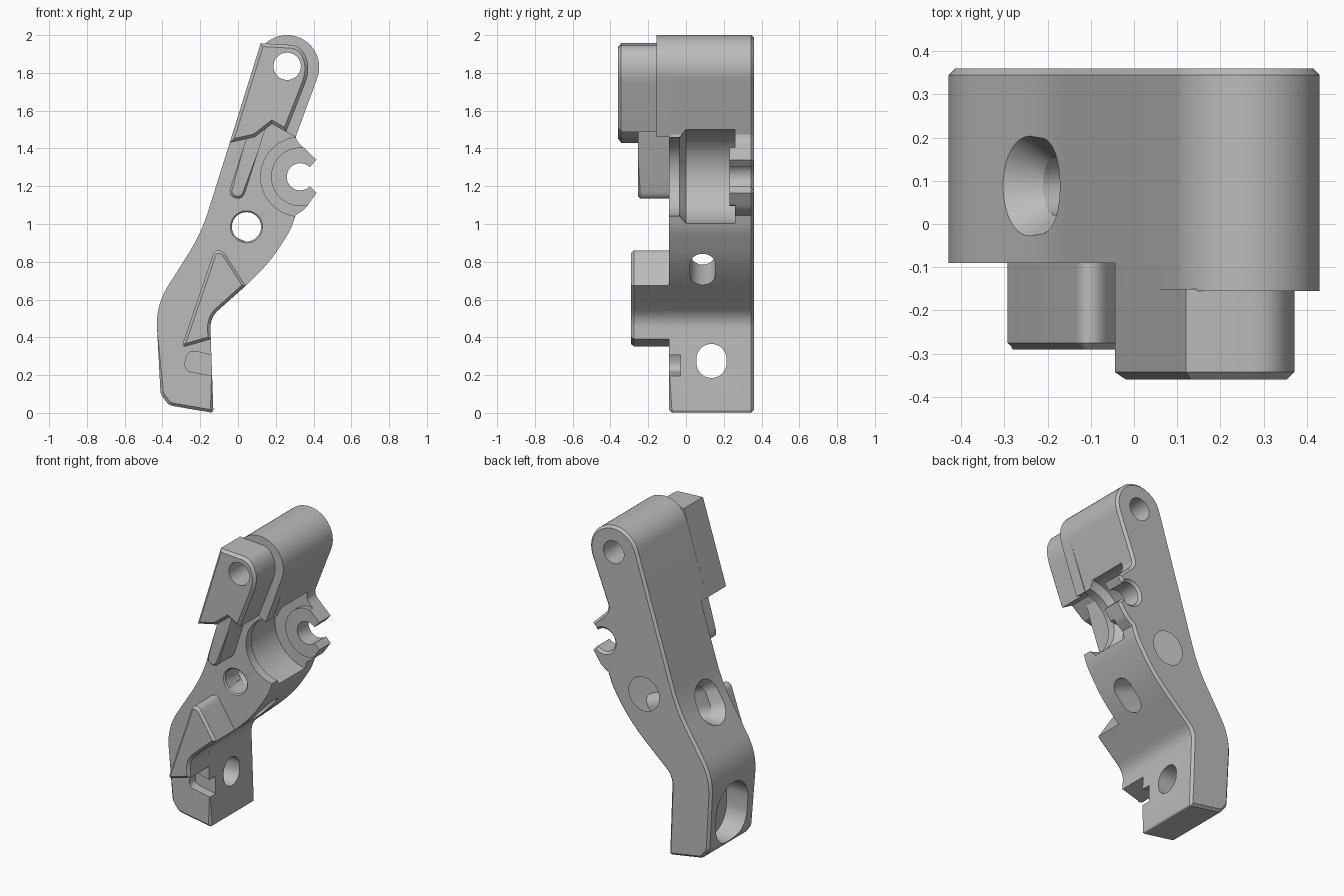
import bpy, bmesh, math
from mathutils import Vector

cube = bpy.data.objects.get("Cube")
if cube:
    bpy.data.objects.remove(cube, do_unlink=True)

grey = bpy.data.materials.new("plain_grey")
grey.use_nodes = True
grey.diffuse_color = (0.5, 0.5, 0.5, 1)
grey.node_tree.nodes["Principled BSDF"].inputs["Base Color"].default_value = (0.5, 0.5, 0.5, 1)


def finish(name, bm):
    bmesh.ops.recalc_face_normals(bm, faces=bm.faces)
    if bm.calc_volume(signed=True) < 0:
        bmesh.ops.reverse_faces(bm, faces=bm.faces)
    mesh = bpy.data.meshes.new(name)
    bm.to_mesh(mesh)
    bm.free()
    mesh.materials.append(grey)
    obj = bpy.data.objects.new(name, mesh)
    bpy.context.collection.objects.link(obj)
    return obj


def arc(cx, cz, r, start, end, n):
    """Points of an arc, in degrees."""
    angles = [math.radians(start + (end - start) * i / n) for i in range(n + 1)]
    return [(cx + r * math.cos(a), cz + r * math.sin(a)) for a in angles]


def rounded(corners, steps=8):
    """Round each (x, z, trim) corner of a closed outline."""
    out = []
    for i, c in enumerate(corners):
        p = Vector(c[:2])
        trim = c[2] if len(c) > 2 else 0
        if not trim:
            out.append(p)
            continue
        before = Vector(corners[i - 1][:2]) - p
        after = Vector(corners[(i + 1) % len(corners)][:2]) - p
        a = p + before.normalized() * min(trim, before.length * 0.48)
        b = p + after.normalized() * min(trim, after.length * 0.48)
        for k in range(steps + 1):
            t = k / steps
            out.append(a * (1 - t) ** 2 + p * 2 * t * (1 - t) + b * t * t)
    return out


def bridge(bm, low, high):
    """Close two matching rings into a solid."""
    bm.faces.new(low)
    bm.faces.new(high)
    for i in range(len(low)):
        j = (i + 1) % len(low)
        bm.faces.new((low[i], low[j], high[j], high[i]))


def prism(name, corners, y0, y1, chamfer=0.0, rule=None):
    """Extrude an x-z outline along y; chamfer the cap edges chosen by rule."""
    bm = bmesh.new()
    pts = rounded(corners)
    bridge(bm, *[[bm.verts.new((p[0], y, p[1])) for p in pts] for y in (y0, y1)])
    bmesh.ops.recalc_face_normals(bm, faces=bm.faces)
    if chamfer:
        edges = [e for e in bm.edges
                 if abs(e.verts[0].co.y - e.verts[1].co.y) < 1e-5
                 and all(rule(v.co) for v in e.verts)]
        bmesh.ops.bevel(bm, geom=edges, offset=chamfer, segments=1,
                        affect='EDGES', profile=0.5, clamp_overlap=False)
    return finish(name, bm)


def slot(a, b, size_a, size_b, n=40):
    """Straight or tapered stadium from a to b; sizes are (width, length)."""
    a, b = Vector(a), Vector(b)
    d = (b - a).normalized()
    across = Vector((1, 0, 0)) if abs(d.y) > 0.9 else Vector((0, 1, 0))
    along = d.cross(across).normalized()
    bm = bmesh.new()
    rings = []
    for centre, (w, l) in ((a, size_a), (b, size_b)):
        ring = []
        for i in range(n):
            t = math.tau * (i + 0.5) / n
            shift = math.copysign((l - w) / 2, math.sin(t))
            ring.append(bm.verts.new(centre + across * (w / 2 * math.cos(t))
                                     + along * (w / 2 * math.sin(t) + shift)))
        rings.append(ring)
    bridge(bm, *rings)
    return finish("slot_cutter", bm)


def bore(x, z, y0, y1, d0, d1):
    """Round hole along y."""
    return slot((x, y0, z), (x, y1, z), (d0, d0), (d1, d1))


def lathe(profile, cx, cz, n=64):
    """Spin an (r, y) profile about an axis parallel to y."""
    bm = bmesh.new()
    verts = [bm.verts.new((cx + r, y, cz)) for r, y in profile]
    edges = [bm.edges.new(pair) for pair in zip(verts, verts[1:])]
    bmesh.ops.spin(bm, geom=verts + edges, cent=(cx, 0, cz), axis=(0, 1, 0),
                   angle=math.tau, steps=n)
    bmesh.ops.remove_doubles(bm, verts=bm.verts, dist=1e-4)
    return finish("pocket_cutter", bm)


def cut(obj, cutter):
    mod = obj.modifiers.new("cut", 'BOOLEAN')
    mod.operation = 'DIFFERENCE'
    mod.solver = 'EXACT'
    mod.object = cutter
    bpy.ops.object.select_all(action='DESELECT')
    bpy.context.view_layer.objects.active = obj
    obj.select_set(True)
    bpy.ops.object.modifier_apply(modifier=mod.name)


# Shared outline pieces
head_arc = arc(0.26, 1.83, 0.17, -22, 163, 28)
hook_arc = arc(0.33, 1.25, 0.072, -45, -315, 24)
right_edge = [(-0.13, 0.0, 0.02), (-0.148, 0.505, 0.06), (0.15, 0.77, 0.16), (0.28, 0.97, 0.06)]
block_foot = [(-0.044, 1.43), (0.09, 1.46), (0.18, 1.53)]

# Main plate with open hook
plate = prism("main_plate",
              [(-0.41, 0.10, 0.02), (-0.365, 0.04, 0.02)] + right_edge
              + [(0.305, 1.045), (0.36, 1.085, 0.02), (0.415, 1.165)] + hook_arc
              + [(0.415, 1.34), (0.31, 1.44, 0.03), (0.305, 1.475)] + head_arc
              + [(-0.195, 0.95, 0.12), (-0.435, 0.57, 0.12)],
              -0.09, 0.36, 0.015, lambda c: c.y > 0 or c.z < 0.15)

# Thicker head and its raised front
block = prism("head_block", block_foot + [(0.305, 1.46)] + head_arc, -0.155, -0.08)
boss = prism("head_front_boss",
             block_foot + [(0.255, 1.488), (0.385, 1.82, 0.09), (0.335, 1.945, 0.06), (0.12, 1.957)],
             -0.36, -0.15, 0.017, lambda c: c.y < -0.3)

# Raised ribs on the front
guide = prism("guide_rib",
              [(-0.055, 1.15, 0.05), (0.025, 1.125, 0.05), (0.15, 1.52), (0.06, 1.50)],
              -0.255, -0.08, 0.012, lambda c: c.y < -0.2 and c.z < 1.4)
prism("lower_rib",
      [(-0.30, 0.345, 0.03), (-0.144, 0.39), (-0.148, 0.505, 0.06), (0.04, 0.674),
       (-0.08, 0.86, 0.03), (-0.125, 0.86, 0.03)],
      -0.29, -0.08, 0.015, lambda c: c.y < -0.2)

# Holes, pockets and slots
top_hole = bore(0.26, 1.835, -0.6, 0.6, 0.145, 0.145)
pocket = lathe([(0, -0.5), (0.21, -0.5), (0.21, -0.035), (0.25, 0), (0.25, 0.26),
                (0.155, 0.26), (0.155, 0.23), (0, 0.23)], 0.33, 1.25)
mid_hole = bore(0.045, 0.985, -0.6, 0.6, 0.155, 0.155)
mid_flare = bore(0.045, 0.985, -0.095, -0.055, 0.18, 0.10)
mid_counterbore = bore(0.045, 0.985, 0.05, 0.6, 0.215, 0.215)
cross_slot = slot((0.4, 0.088, 0.643), (-0.5, 0.088, 1.02), (0.135, 0.21), (0.135, 0.21))
cross_flare = slot((-0.17, 0.088, 0.882), (-0.28, 0.088, 0.928), (0.135, 0.21), (0.315, 0.33))
foot_hole = slot((-0.6, 0.135, 0.275), (0.1, 0.135, 0.275), (0.16, 0.18), (0.16, 0.18))
foot_bore = slot((-0.6, 0.135, 0.265), (-0.27, 0.135, 0.265), (0.32, 0.39), (0.32, 0.39))
foot_groove = prism("groove_cutter",
                    [(-0.29, 0.225, 0.05), (-0.05, 0.18), (-0.05, 0.285), (-0.265, 0.335, 0.05)],
                    -0.2, -0.03)

cuts = {plate: [pocket, top_hole, mid_hole, mid_flare, mid_counterbore, cross_slot,
                cross_flare, foot_hole, foot_bore, foot_groove],
        block: [pocket, top_hole], boss: [top_hole], guide: [pocket]}
cutters = set()
for part, tools in cuts.items():
    for tool in tools:
        cut(part, tool)
        cutters.add(tool)
for tool in cutters:
    bpy.data.objects.remove(tool, do_unlink=True)

# Smooth curved walls, keep edges sharp
bpy.ops.object.select_all(action='DESELECT')
for obj in bpy.context.collection.objects:
    if obj.type == 'MESH' and obj.data.materials and obj.data.materials[0] == grey:
        obj.select_set(True)
        bpy.context.view_layer.objects.active = obj
bpy.ops.object.shade_smooth_by_angle(angle=math.radians(25))
